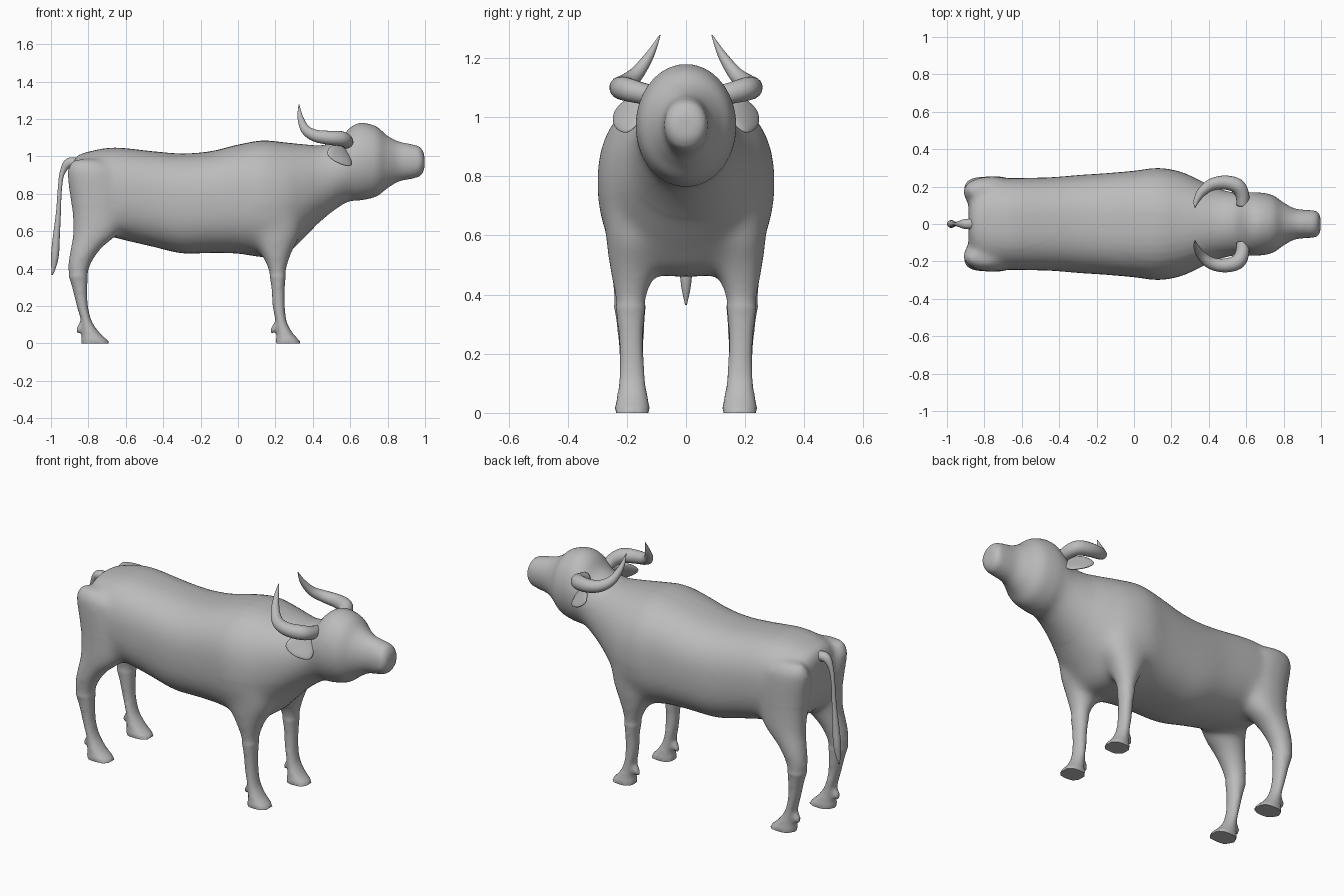
import bpy, bmesh, math
from mathutils import Vector

hide = bpy.data.materials.new("grey hide")
hide.diffuse_color = (0.5, 0.5, 0.5, 1)


def spline(rows, steps=6):
    """Smoothly interpolate rows of numbers (Catmull-Rom)."""
    out = []
    for i in range(len(rows) - 1):
        a, b = rows[max(i - 1, 0)], rows[i]
        c, d = rows[i + 1], rows[min(i + 2, len(rows) - 1)]
        for s in range(steps):
            t = s / steps
            out.append([0.5 * (2 * q + (r - p) * t + (2 * p - 5 * q + 4 * r - w) * t * t
                               + (3 * q - p - 3 * r + w) * t ** 3)
                        for p, q, r, w in zip(a, b, c, d)])
    return out + [list(rows[-1])]


def oval(n, power):
    """Unit superellipse points."""
    for k in range(n):
        c, s = math.cos(2 * math.pi * k / n), math.sin(2 * math.pi * k / n)
        yield (math.copysign(abs(c) ** (2 / power), c), math.copysign(abs(s) ** (2 / power), s))


def loft(bm, rings):
    """Skin a list of closed rings and cap the ends."""
    vs = [[bm.verts.new(p) for p in ring] for ring in rings]
    n = len(vs[0])
    for a, b in zip(vs, vs[1:]):
        for k in range(n):
            bm.faces.new((a[k], a[(k + 1) % n], b[(k + 1) % n], b[k]))
    bm.faces.new(vs[0][::-1])
    bm.faces.new(vs[-1])


def finish(name, bm):
    me = bpy.data.meshes.new(name)
    bmesh.ops.recalc_face_normals(bm, faces=bm.faces)
    bm.to_mesh(me)
    bm.free()
    me.materials.append(hide)
    me.shade_smooth()
    ob = bpy.data.objects.new(name, me)
    bpy.context.collection.objects.link(ob)
    return ob


# Torso, neck and head: x, bottom, top, half width, roundness
torso = [
    (-0.885, 0.80, 0.95, 0.10, 2), (-0.865, 0.70, 1.00, 0.18, 2.2), (-0.80, 0.61, 1.025, 0.235, 2.4),
    (-0.66, 0.565, 1.047, 0.245, 2.5), (-0.45, 0.515, 1.027, 0.25, 2.5), (-0.30, 0.48, 1.016, 0.262, 2.5),
    (-0.15, 0.483, 1.027, 0.272, 2.5), (0.0, 0.48, 1.063, 0.285, 2.5), (0.13, 0.46, 1.085, 0.30, 2.4),
    (0.25, 0.47, 1.075, 0.28, 2.3), (0.35, 0.56, 1.065, 0.235, 2.2), (0.45, 0.66, 1.06, 0.19, 2.1),
    (0.54, 0.73, 1.09, 0.168, 2), (0.60, 0.76, 1.155, 0.168, 2), (0.66, 0.765, 1.18, 0.17, 2),
    (0.74, 0.785, 1.16, 0.155, 2), (0.80, 0.83, 1.11, 0.115, 2), (0.86, 0.865, 1.08, 0.083, 2),
    (0.93, 0.88, 1.065, 0.075, 2.1), (0.975, 0.895, 1.05, 0.07, 2.1), (0.997, 0.93, 1.01, 0.045, 2)]
body = bmesh.new()
loft(body, [[(x, w * c, (b + t) / 2 + (t - b) / 2 * s) for c, s in oval(40, p)]
            for x, b, t, w, p in spline(torso)])

# Legs: z, back, front, inner side, outer side
front_leg = [
    (0.0, 0.20, 0.338, 0.122, 0.242), (0.02, 0.202, 0.325, 0.123, 0.240), (0.06, 0.207, 0.29, 0.130, 0.233),
    (0.12, 0.20, 0.26, 0.138, 0.227), (0.20, 0.185, 0.251, 0.143, 0.225), (0.30, 0.178, 0.251, 0.142, 0.232),
    (0.40, 0.158, 0.262, 0.128, 0.245), (0.50, 0.11, 0.295, 0.09, 0.262), (0.60, 0.05, 0.34, 0.06, 0.272),
    (0.75, 0.02, 0.33, 0.06, 0.285), (0.88, 0.06, 0.28, 0.08, 0.25)]
hind_leg = [
    (0.0, -0.838, -0.683, 0.122, 0.242), (0.02, -0.838, -0.70, 0.123, 0.240), (0.06, -0.835, -0.742, 0.130, 0.233),
    (0.12, -0.84, -0.782, 0.138, 0.227), (0.20, -0.862, -0.802, 0.143, 0.227), (0.30, -0.887, -0.805, 0.140, 0.235),
    (0.40, -0.914, -0.794, 0.130, 0.25), (0.50, -0.90, -0.735, 0.11, 0.256), (0.60, -0.884, -0.63, 0.08, 0.258),
    (0.75, -0.894, -0.60, 0.06, 0.256), (0.88, -0.912, -0.62, 0.08, 0.254), (0.94, -0.91, -0.66, 0.11, 0.245),
    (0.985, -0.88, -0.74, 0.15, 0.21)]
for side in (-1, 1):
    for leg in (front_leg, hind_leg):
        loft(body, [[((a + b) / 2 + (b - a) / 2 * c, side * ((i + o) / 2 + (o - i) / 2 * s), z)
                     for c, s in oval(28, 2.1)] for z, a, b, i, o in spline(leg)])
        # Dew claws
        back = leg[3][1]
        loft(body, [[(back + dx + r * c, side * 0.182 + 1.5 * r * s, z) for c, s in oval(16, 2)]
                    for z, dx, r in ((0.055, -0.018, 0.008), (0.07, -0.013, 0.015),
                                     (0.09, -0.004, 0.016), (0.12, 0.008, 0.01))])

# Fuse the body into one skin, then soften everything above the hooves
raw = finish("raw_body", body)
fuse = raw.modifiers.new("fuse", 'REMESH')
fuse.mode, fuse.voxel_size = 'VOXEL', 0.011
bpy.context.view_layer.update()
fused = bpy.data.meshes.new_from_object(raw.evaluated_get(bpy.context.evaluated_depsgraph_get()))
bpy.data.objects.remove(raw)
skin = bmesh.new()
skin.from_mesh(fused)
for low, high, passes in ((0.02, 2, 4), (0.36, 0.75, 35), (0.75, 1.02, 12)):
    zone = [v for v in skin.verts if low < v.co.z < high and (passes < 9 or v.co.x < 0.45)]
    for _ in range(passes):
        bmesh.ops.smooth_vert(skin, verts=zone, factor=0.5, use_axis_x=True, use_axis_y=True, use_axis_z=True)
for v in skin.verts:
    if v.co.z < 0.008:
        v.co.z = 0
finish("body", skin)
bpy.context.view_layer.objects.active = bpy.data.objects["body"]
bpy.data.objects["body"].select_set(True)
bpy.ops.object.shade_smooth_by_angle(angle=math.radians(50))


def tube(name, rows):
    """Tapered round tube through rows of x, y, z, radius."""
    pts = spline(rows, 5)
    path = [Vector(p[:3]) for p in pts]
    rings, side = [], Vector((0.3, 0.9, 0.2))
    for i, p in enumerate(path):
        d = (path[min(i + 1, len(path) - 1)] - path[max(i - 1, 0)]).normalized()
        side = (side - d * side.dot(d)).normalized()
        up = d.cross(side)
        rings.append([p + pts[i][3] * (c * side + s * up) for c, s in oval(18, 2)])
    bm = bmesh.new()
    loft(bm, rings)
    return finish(name, bm)


# Tail
tube("tail", [(-0.85, 0, 0.96, 0.03), (-0.905, 0, 0.965, 0.026), (-0.94, 0, 0.91, 0.014), (-0.953, 0, 0.82, 0.011),
              (-0.96, 0, 0.70, 0.013), (-0.972, 0, 0.56, 0.019), (-0.978, 0, 0.48, 0.021),
              (-0.984, 0, 0.42, 0.015), (-0.993, 0, 0.365, 0.003)])

for side, label in ((-1, "right"), (1, "left")):
    # Horns
    tube("horn_" + label, [(x, side * y, z, r) for x, y, z, r in (
        (0.582, 0.10, 1.07, 0.033), (0.578, 0.16, 1.083, 0.037), (0.55, 0.205, 1.095, 0.040),
        (0.48, 0.222, 1.10, 0.037), (0.41, 0.208, 1.112, 0.032), (0.36, 0.168, 1.145, 0.025),
        (0.333, 0.122, 1.21, 0.015), (0.326, 0.088, 1.277, 0.002))])
    # Ears
    bm = bmesh.new()
    bm.faces.new([bm.verts.new((x, side * y, z)) for x, y, z in (
        (0.56, 0.12, 1.07), (0.505, 0.20, 1.075), (0.45, 0.255, 1.015),
        (0.53, 0.25, 0.96), (0.62, 0.20, 0.93), (0.61, 0.15, 0.985))])
    ear = finish("ear_" + label, bm)
    thick = ear.modifiers.new("thick", 'SOLIDIFY')
    thick.thickness, thick.offset = 0.03, 0
    ear.modifiers.new("round", 'SUBSURF').levels = 3
    ear.modifiers["round"].render_levels = 3
